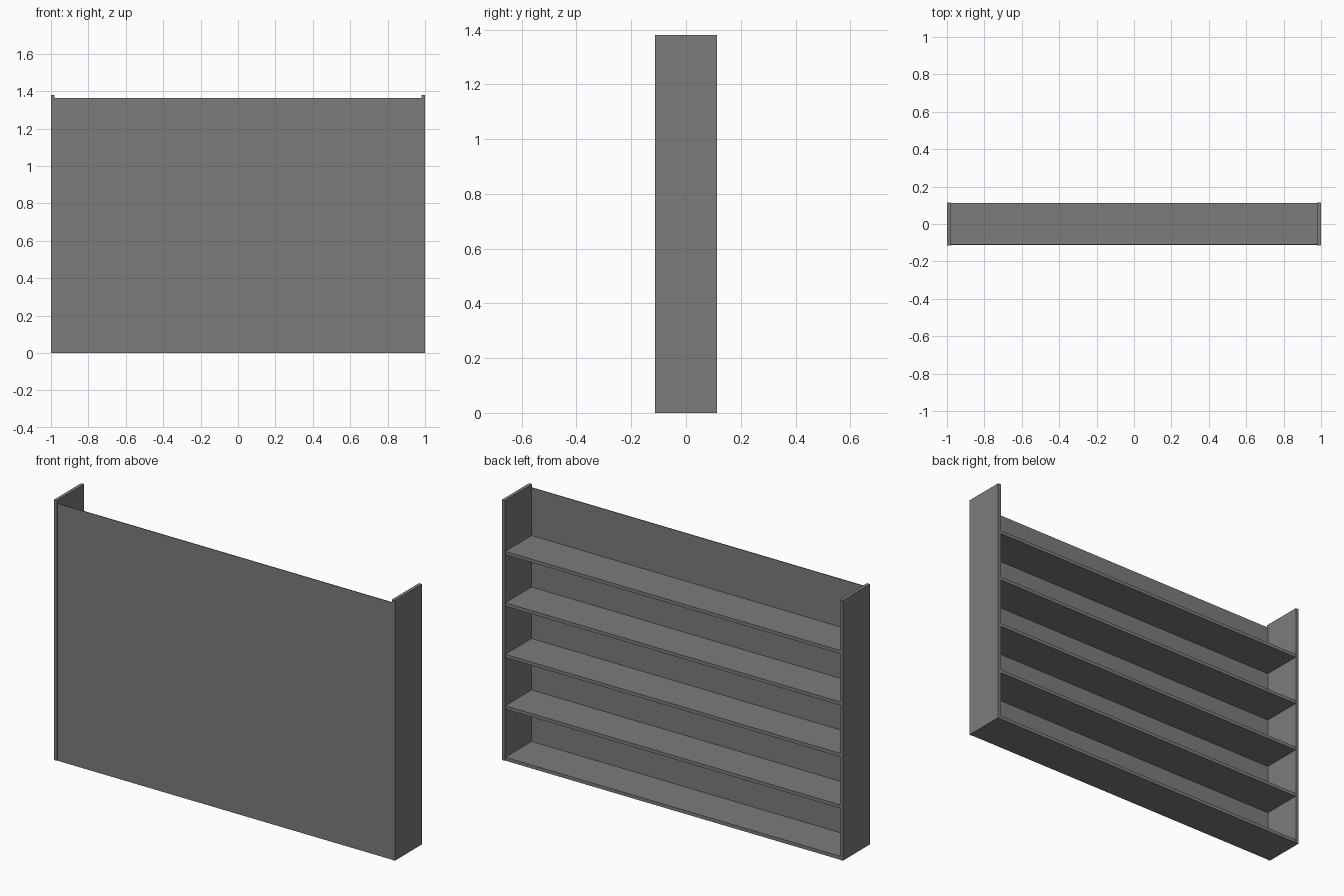
import bpy

default = bpy.data.objects.get("Cube")
if default:
    bpy.data.objects.remove(default, do_unlink=True)

# Overall sizes
HALF_W, HALF_D, HEIGHT = 1.0, 0.114, 1.38
BOARD = 0.018          # thickness of sides and shelves
SHEET = 0.004          # thickness of the closing panel
INSET = 0.002          # shelves and panel sit just inside the side edges
PANEL_TOP = 1.364
SPACING = 0.273
INNER = HALF_W - BOARD

grey = bpy.data.materials.new("grey_board")
grey.use_nodes = True
colour = (0.2, 0.2, 0.2, 1)
grey.diffuse_color = colour
grey.node_tree.nodes["Principled BSDF"].inputs["Base Color"].default_value = colour


def board(name, low, high):
    """Flat-faced box between two opposite corners."""
    centre = [(a + b) / 2 for a, b in zip(low, high)]
    bpy.ops.mesh.primitive_cube_add(size=1, location=centre)
    obj = bpy.context.object
    obj.name = name
    obj.scale = [b - a for a, b in zip(low, high)]
    bpy.ops.object.transform_apply(location=False, rotation=False, scale=True)
    obj.data.materials.append(grey)
    return obj


# Upright sides
board("left_side", (INNER, -HALF_D, 0), (HALF_W, HALF_D, HEIGHT))
board("right_side", (-HALF_W, -HALF_D, 0), (-INNER, HALF_D, HEIGHT))

# Thin panel closing the front
panel_y = -HALF_D + INSET
board("closing_panel", (-INNER, panel_y, 0), (INNER, panel_y + SHEET, PANEL_TOP))

# Bottom board and four shelves, open towards the rear
for i in range(5):
    z = i * SPACING
    name = f"shelf_{i}" if i else "bottom_board"
    board(name, (-INNER, panel_y + SHEET, z), (INNER, HALF_D - INSET, z + BOARD))
